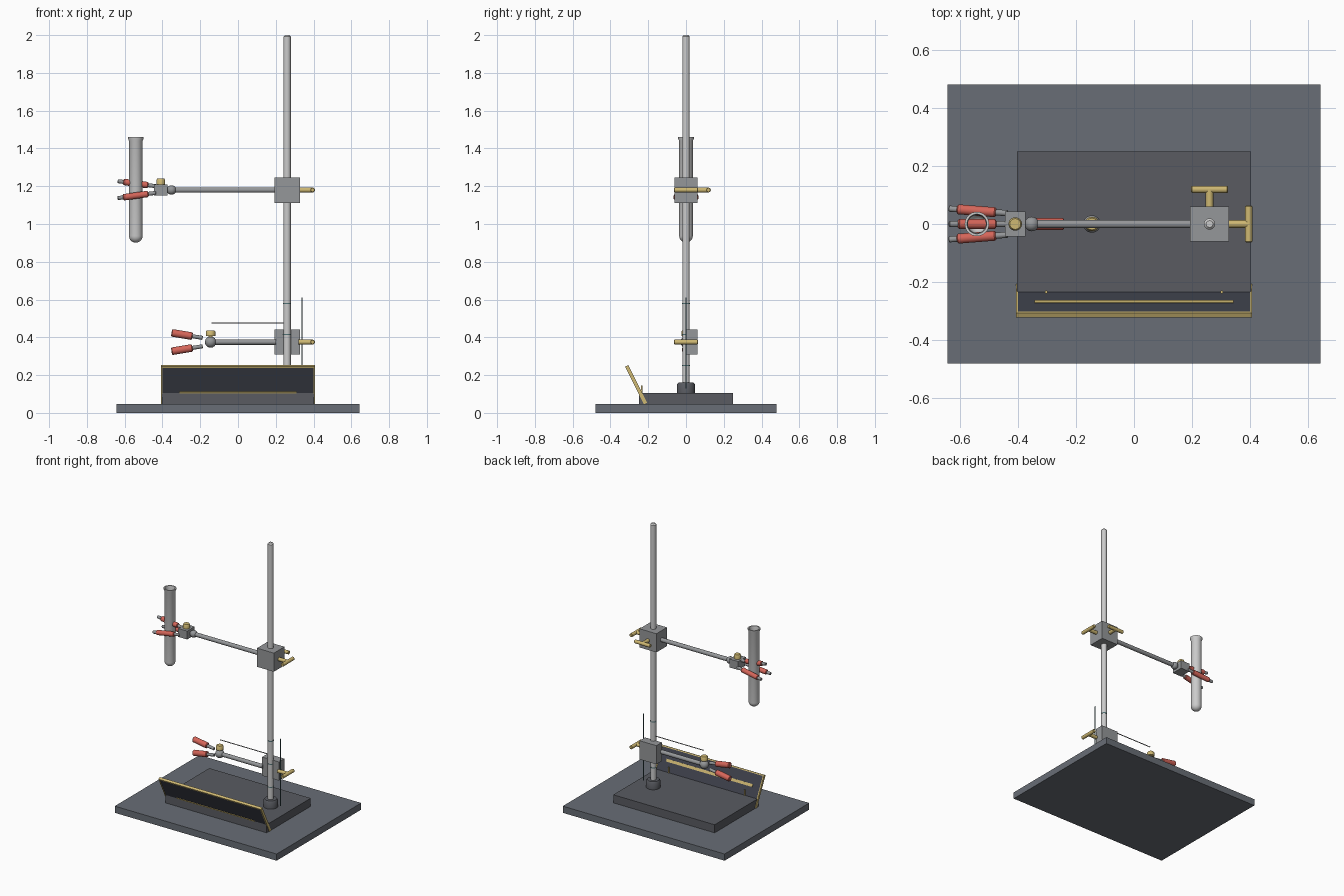
import bpy, bmesh, math
from mathutils import Vector

if "Cube" in bpy.data.objects:
    bpy.data.objects.remove(bpy.data.objects["Cube"])


def mat(name, rgb):
    m = bpy.data.materials.new(name)
    m.diffuse_color = (*rgb, 1)
    m.use_nodes = True
    m.node_tree.nodes["Principled BSDF"].inputs["Base Color"].default_value = m.diffuse_color
    return m


SLATE = mat("slate", (0.14, 0.155, 0.18))
DARK = mat("dark_iron", (0.10, 0.105, 0.12))
PANEL = mat("panel_black", (0.05, 0.055, 0.075))
STEEL = mat("steel", (0.30, 0.31, 0.32))
CHROME = mat("chrome", (0.62, 0.63, 0.64))
GOLD = mat("brass", (0.62, 0.48, 0.17))
RED = mat("red_rubber", (0.66, 0.13, 0.10))
GLASS = mat("glass", (0.75, 0.78, 0.78))
TEAL = mat("teal", (0.08, 0.17, 0.18))


def smooth(ob):
    bpy.ops.object.select_all(action='DESELECT')
    ob.select_set(True)
    bpy.context.view_layer.objects.active = ob
    bpy.ops.object.shade_smooth_by_angle(angle=math.radians(40))


def make(name, bm, m):
    bmesh.ops.recalc_face_normals(bm, faces=bm.faces)
    me = bpy.data.meshes.new(name)
    bm.to_mesh(me)
    bm.free()
    ob = bpy.data.objects.new(name, me)
    bpy.context.collection.objects.link(ob)
    me.materials.append(m)
    return ob


def box(name, lo, hi, m, tilt=0):
    lo, hi = Vector(lo), Vector(hi)
    bm = bmesh.new()
    bmesh.ops.create_cube(bm, size=1)
    bmesh.ops.scale(bm, vec=hi - lo, verts=bm.verts)
    ob = make(name, bm, m)
    ob.location = (lo + hi) / 2
    ob.rotation_euler.x = tilt
    return ob


def lathe(name, profile, m, at=(0, 0, 0), axis=(0, 0, 1), n=28):
    """Revolve (radius, height) points around an axis through a point."""
    bm = bmesh.new()
    vs = [bm.verts.new((r, 0, z)) for r, z in profile]
    es = [bm.edges.new(p) for p in zip(vs, vs[1:])]
    bmesh.ops.spin(bm, geom=vs + es, cent=(0, 0, 0), axis=(0, 0, 1),
                   angle=2 * math.pi, steps=n)
    bmesh.ops.remove_doubles(bm, verts=bm.verts, dist=1e-5)
    ob = make(name, bm, m)
    ob.location = at
    ob.rotation_euler = Vector(axis).to_track_quat('Z', 'Y').to_euler()
    smooth(ob)
    return ob


def rod(name, a, b, r, m, bevel=0.0, n=24):
    a, b = Vector(a), Vector(b)
    h = (b - a).length
    c = bevel
    prof = [(0, 0), (r - c, 0), (r, c), (r, h - c), (r - c, h), (0, h)]
    return lathe(name, prof, m, a, b - a, n)


def ball(name, at, r, m):
    prof = [(r * math.sin(math.pi * i / 12), -r * math.cos(math.pi * i / 12)) for i in range(13)]
    prof[0], prof[-1] = (0, -r), (0, r)
    return lathe(name, prof, m, at)


def thumb_screw(name, a, direction, length, bar):
    a, bar = Vector(a), Vector(bar)
    tip = a + Vector(direction) * length
    rod(name + "_shaft", a, tip, 0.013, GOLD)
    rod(name + "_bar", tip - bar, tip + bar, 0.0125, GOLD, 0.003)


def finger(name, a, b, s0, s1, r=0.017):
    """Metal prong with a rubber sleeve between fractions s0 and s1."""
    a, b = Vector(a), Vector(b)
    rod(name + "_prong", a, b, 0.0105, STEEL, 0.002)
    rod(name + "_sleeve", a.lerp(b, s0), a.lerp(b, s1), r, RED, 0.004)


def knob(name, x, z0, z1, r):
    h = z1 - z0
    lathe(name, [(0, 0), (r, 0), (r, h * .75), (r * .8, h), (0, h)], GOLD, (x, 0, z0))


# bench board and stand base
box("bench_board", (-0.643, -0.48, 0), (0.643, 0.48, 0.048), SLATE)
box("stand_base", (-0.403, -0.25, 0.048), (0.403, 0.25, 0.106), DARK)

# tilted front panel with brass trim
T = math.atan2(0.1, 0.2)
CY, CZ = -0.2635, 0.148


def panel_part(name, x0, x1, w0, w1, t0, t1, m):
    """w runs up the panel, t runs through it (front is negative)."""
    w, t = (w0 + w1) / 2, (t0 + t1) / 2
    y = CY - w * math.sin(T) + t * math.cos(T)
    z = CZ + w * math.cos(T) + t * math.sin(T)
    hw, ht = (w1 - w0) / 2, (t1 - t0) / 2
    box(name, (x0, y - ht, z - hw), (x1, y + ht, z + hw), m, T)


panel_part("panel", -0.40, 0.40, -0.11, 0.106, -0.007, 0.007, PANEL)
panel_part("panel_top_trim", -0.407, 0.407, 0.104, 0.113, -0.009, 0.009, GOLD)
for s, n in ((-1, "left"), (1, "right")):
    panel_part(f"panel_{n}_trim", s * 0.403 - 0.004, s * 0.403 + 0.004, -0.11, 0.104, -0.009, 0.009, GOLD)
    rod(f"panel_{n}_pin", (s * 0.302, -0.234, 0.10), (s * 0.302, -0.234, 0.145), 0.005, GOLD, n=12)
panel_part("panel_back_strip", -0.342, 0.342, 0.015, 0.034, 0.006, 0.010, GOLD)
panel_part("panel_front_strip", -0.31, 0.31, -0.046, -0.036, -0.010, -0.006, GOLD)

# upright rod with foot collar and marker rings
X = 0.26
rod("upright_rod", (X, 0, 0.10), (X, 0, 2.0), 0.0195, CHROME, 0.008, 28)
lathe("foot_collar", [(0.019, 0), (0.047, 0), (0.047, 0.045), (0.04, 0.055), (0.019, 0.055)],
      DARK, (X, 0, 0.106))
for i, z in enumerate((0.25, 0.415, 0.58)):
    rod(f"rod_ring_{i}", (X, 0, z - 0.003), (X, 0, z + 0.003), 0.0208, TEAL)

# thin wires beside the lower clamp
rod("vertical_wire", (0.338, 0, 0.13), (0.338, 0, 0.61), 0.0025, TEAL, n=8)
rod("horizontal_wire", (-0.14, 0, 0.475), (0.24, 0, 0.475), 0.003, STEEL, n=8)

# upper clamp
Z = 1.18
box("upper_boss", (0.193, -0.06, 1.112), (0.327, 0.06, 1.246), STEEL)
thumb_screw("upper_side_screw", (0.32, 0, Z), (1, 0, 0), 0.075, (0, 0.063, 0))
thumb_screw("upper_back_screw", (X, 0.055, Z), (0, 1, 0), 0.064, (0.063, 0, 0))
rod("upper_arm", (-0.35, 0, Z), (0.2, 0, Z), 0.0145, STEEL)
ball("upper_arm_ball", (-0.352, 0, Z), 0.025, STEEL)
box("clamp_head", (-0.445, -0.043, 1.15), (-0.374, 0.043, 1.21), STEEL)
knob("clamp_knob", -0.409, 1.208, 1.24, 0.023)
finger("middle_finger_clamp", (-0.435, 0, 1.20), (-0.637, 0, 1.227), 0.2, 0.85)
for s, n in ((-1, "front"), (1, "back")):
    finger(f"{n}_finger_clamp", (-0.435, s * 0.037, 1.165), (-0.637, s * 0.053, 1.137), 0.2, 0.86)

# glass test tube: outer wall, lip, inner wall
R, r, zc = 0.036, 0.031, 0.937
tube = [(R * math.sin(a), zc - R * math.cos(a)) for a in [math.pi / 2 * i / 7 for i in range(8)]]
tube += [(R, 1.44), (0.042, 1.453), (0.042, 1.46), (0.034, 1.46), (r, 1.445)]
tube += [(r * math.sin(a), zc - r * math.cos(a)) for a in [math.pi / 2 * i / 7 for i in range(7, -1, -1)]]
lathe("test_tube", tube, GLASS, (-0.541, 0, 0), n=32)

# lower clamp
Z = 0.375
box("lower_boss", (0.193, -0.002, 0.308), (0.327, 0.06, 0.442), STEEL)
thumb_screw("lower_side_screw", (0.32, 0, Z), (1, 0, 0), 0.075, (0, 0.063, 0))
rod("lower_arm", (-0.14, 0, Z), (0.2, 0, Z), 0.0145, STEEL)
ball("lower_arm_ball", (-0.145, 0, Z), 0.030, STEEL)
knob("lower_knob", -0.145, 0.407, 0.437, 0.025)
rod("lower_knob_stem", (-0.145, 0, 0.39), (-0.145, 0, 0.41), 0.010, GOLD)
finger("lower_top_finger", (-0.187, 0, 0.397), (-0.352, 0, 0.424), 0.33, 1.0, 0.02)
finger("lower_bottom_finger", (-0.187, 0, 0.353), (-0.352, 0, 0.326), 0.33, 1.0, 0.02)
